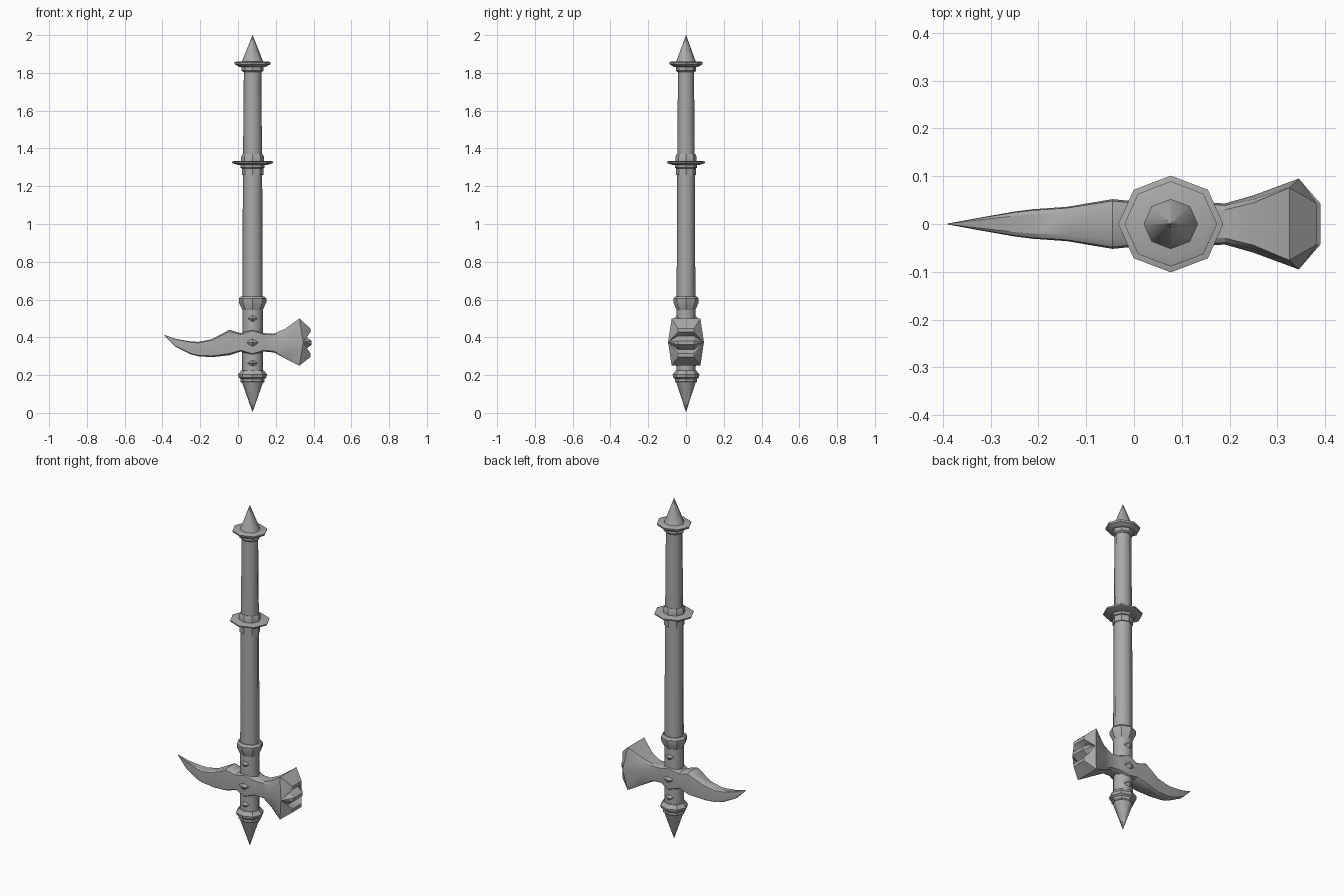
import bpy, bmesh, math
from mathutils import Vector

cube = bpy.data.objects.get("Cube")
if cube:
    bpy.data.objects.remove(cube, do_unlink=True)

AXIS = 0.077      # x position of the handle
FLAT = 0.92       # the handle is slightly narrower in depth

steel = bpy.data.materials.new("grey steel")
steel.use_nodes = True
GREY = (0.4, 0.4, 0.4, 1)
steel.diffuse_color = GREY
steel.node_tree.nodes["Principled BSDF"].inputs["Base Color"].default_value = GREY


def finish(name, bm, angle=30):
    bmesh.ops.remove_doubles(bm, verts=bm.verts, dist=0.0002)
    bmesh.ops.recalc_face_normals(bm, faces=bm.faces)
    mesh = bpy.data.meshes.new(name)
    bm.to_mesh(mesh)
    bm.free()
    mesh.materials.append(steel)
    obj = bpy.data.objects.new(name, mesh)
    bpy.context.collection.objects.link(obj)
    bpy.ops.object.select_all(action='DESELECT')
    obj.select_set(True)
    bpy.context.view_layer.objects.active = obj
    if angle:
        bpy.ops.object.shade_smooth_by_angle(angle=math.radians(angle))
    return obj


def bridge(bm, a, b):
    n = len(a)
    for i in range(n):
        j = (i + 1) % n
        bm.faces.new((a[i], a[j], b[j], b[i]))


def lathe(name, profile, angle=30):
    """Eight-sided turned part from (radius, height) pairs."""
    bm = bmesh.new()
    rings = []
    for r, z in profile:
        r = max(r, 0.0005)
        rings.append([bm.verts.new((AXIS + r * math.cos(k * math.pi / 4),
                                    FLAT * r * math.sin(k * math.pi / 4), z))
                      for k in range(8)])
    for a, b in zip(rings, rings[1:]):
        bridge(bm, a, b)
    bm.faces.new(rings[0])
    bm.faces.new(rings[-1])
    return finish(name, bm, angle)


# Handle parts, bottom to top
lathe("bottom_spike", [(0, 0.005), (0.057, 0.165)], 50)
lathe("bottom_collar", [(0.058, 0.16), (0.063, 0.165), (0.063, 0.18), (0.074, 0.188),
                        (0.077, 0.203), (0.06, 0.225)])
lathe("shaft", [(0.055, 0.17), (0.054, 0.6), (0.051, 1.27), (0.046, 1.82)], 50)
lathe("neck_flange", [(0.054, 0.545), (0.073, 0.585), (0.073, 0.605), (0.062, 0.617)])
lathe("middle_collar", [(0.057, 1.26), (0.057, 1.295), (0.064, 1.298), (0.064, 1.313)])
lathe("middle_disc", [(0.075, 1.312), (0.108, 1.322), (0.11, 1.33), (0.098, 1.333)])
lathe("middle_sleeve", [(0.06, 1.33), (0.06, 1.358), (0.053, 1.37)])
lathe("top_collar", [(0.05, 1.805), (0.058, 1.812), (0.058, 1.832)])
lathe("top_disc", [(0.07, 1.832), (0.094, 1.845), (0.097, 1.856), (0.085, 1.86)])
lathe("top_spike", [(0.057, 1.858), (0, 2.0)], 50)

# Head: curved beak on one side, flared hammer on the other
# (x, bottom, top, half depth)
SECTIONS = [
    (-0.39, 0.41, 0.413, 0.001), (-0.33, 0.35, 0.392, 0.012), (-0.25, 0.31, 0.378, 0.026),
    (-0.21, 0.30, 0.376, 0.031), (-0.14, 0.295, 0.39, 0.036), (-0.045, 0.305, 0.44, 0.052),
    (0.015, 0.325, 0.422, 0.046), (0.077, 0.303, 0.445, 0.06), (0.135, 0.325, 0.422, 0.046),
    (0.19, 0.32, 0.42, 0.043), (0.25, 0.288, 0.445, 0.06), (0.325, 0.25, 0.50, 0.095)]


def head_ring(bm, x, lo, hi, w):
    """Ten points: top edge, shoulder, side ridge, shoulder, bottom edge, mirrored."""
    t = min(max((x - 0.15) / 0.17, 0), 1)
    edge, shoulder = 0.65 + 0.15 * t, 0.93 - 0.11 * t
    mid, half = (lo + hi) / 2, (hi - lo) / 2
    ridge_x = x + 0.02 * (x > 0.3)
    side = [(edge, 1, x), (shoulder, 0.86, x), (1, 0, ridge_x),
            (shoulder, -0.86, x), (edge, -1, x)]
    pts = [(px, w * k, mid + half * h) for k, h, px in side]
    pts += [(px, -y, z) for px, y, z in reversed(pts)]
    return [bm.verts.new(p) for p in pts]


bm = bmesh.new()
rings = [head_ring(bm, *s) for s in SECTIONS]
for a, b in zip(rings, rings[1:]):
    bridge(bm, a, b)
bm.faces.new(rings[0])

# Striking face with three horizontal teeth
upper = [(0.383, 0.447), (0.383, 0.427), (0.355, 0.407), (0.39, 0.381)]
comb = upper + [(x, 0.742 - z) for x, z in reversed(upper)]
left = [bm.verts.new((x, 0.043, z)) for x, z in comb]
right = [bm.verts.new((x, -0.043, z)) for x, z in comb]
rim = rings[-1]
for i in range(len(comb) - 1):
    bm.faces.new((left[i], left[i + 1], right[i + 1], right[i]))
bm.faces.new((rim[0], left[0], right[0], rim[9]))
bm.faces.new((rim[4], left[-1], right[-1], rim[5]))
for side, r in ((left, rim[:5]), (right, rim[:4:-1])):
    fan = [r[0]] + side + [r[4]]
    for a, b in zip(fan, fan[1:]):
        bm.faces.new((r[2], a, b))
    bm.faces.new((r[0], r[1], r[2]))
    bm.faces.new((r[2], r[3], r[4]))
finish("hammer_head", bm)

# Diamond studs on front and back
for name, z, size, base in (("upper", 0.50, 0.026, 0.046), ("middle", 0.372, 0.031, 0.055),
                            ("lower", 0.263, 0.026, 0.046)):
    for place, sign in (("front", -1), ("back", 1)):
        bm = bmesh.new()
        inner, outer = [[bm.verts.new((AXIS + dx * size, sign * y, z + dz * size * 0.8))
                         for dx, dz in ((1, 0), (0, 1), (-1, 0), (0, -1))]
                        for y in (base - 0.02, base)]
        bridge(bm, inner, outer)
        tip = bm.verts.new((AXIS, sign * (base + 0.018), z))
        for i in range(4):
            bm.faces.new((outer[i], outer[(i + 1) % 4], tip))
        bm.faces.new(inner)
        finish(f"{name}_{place}_stud", bm, 0)
